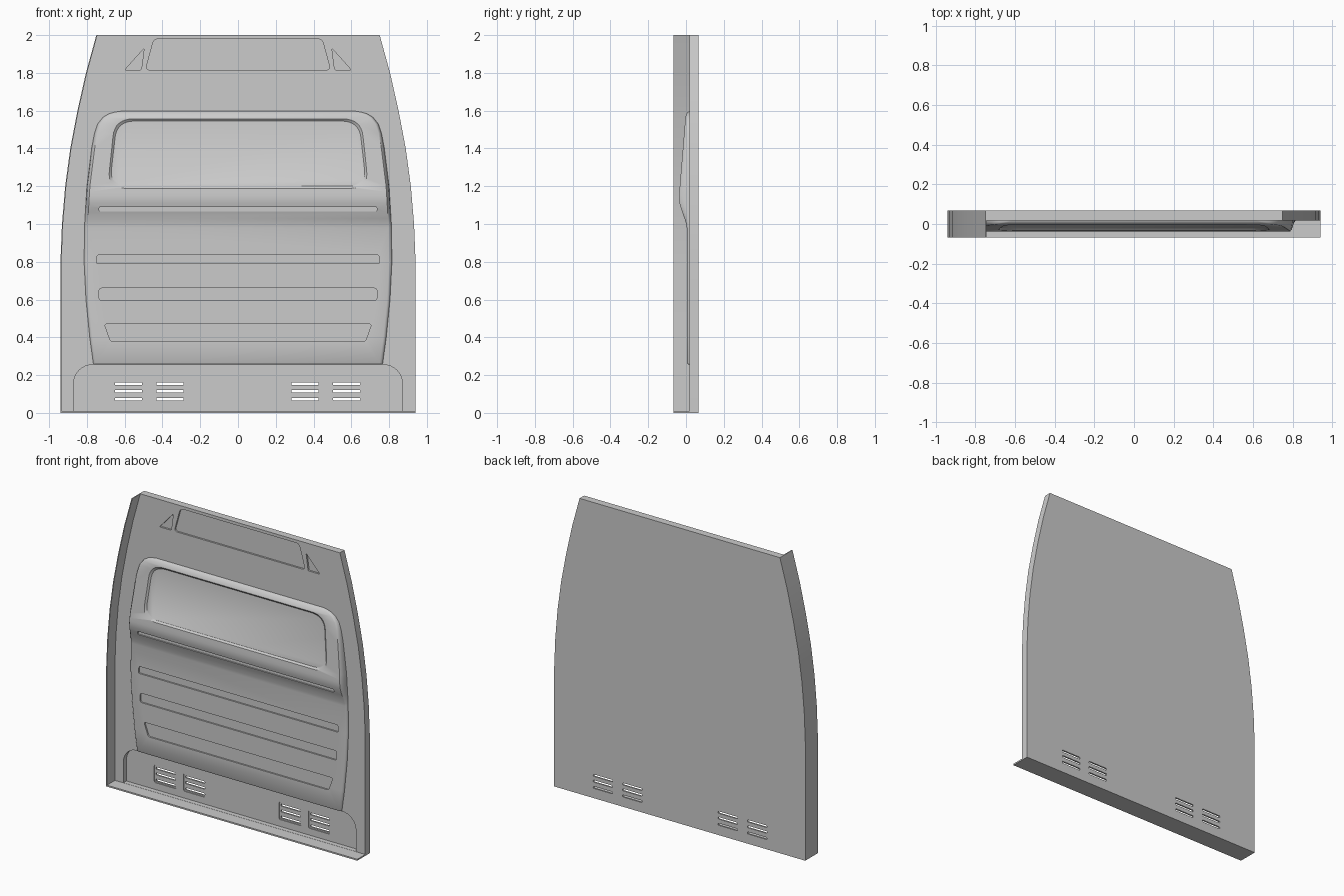
import bpy, bmesh, math
from mathutils import Vector

if "Cube" in bpy.data.objects:
    bpy.data.objects.remove(bpy.data.objects["Cube"])

FRONT, BACK, LIP = 0.018, 0.067, -0.067   # panel front, panel back, flange front edge


def interp(table, z):
    for (a, va), (b, vb) in zip(table, table[1:]):
        if z <= b:
            return va + (vb - va) * (z - a) / (b - a)
    return table[-1][1]


def rounded(points, r, n=5):
    """Round the corners of an x/z outline."""
    out = []
    pts = [Vector(p) for p in points]
    for i, p in enumerate(pts):
        a, b = pts[i - 1] - p, pts[(i + 1) % len(pts)] - p
        a, b = p + a.normalized() * r, p + b.normalized() * r
        for k in range(n + 1):
            t = k / n
            q = a * (1 - t) ** 2 + p * 2 * t * (1 - t) + b * t * t
            out.append((q.x, q.y))
    return out


def add_prism(bm, outline, y0, y1, inset=0.0, lean=None):
    """Extrude an x/z outline in y; inset tapers the far end, lean(z) tilts it."""
    cx = (min(p[0] for p in outline) + max(p[0] for p in outline)) / 2
    cz = (min(p[1] for p in outline) + max(p[1] for p in outline)) / 2
    hx = max(p[0] for p in outline) - cx
    hz = max(p[1] for p in outline) - cz
    off = lean or (lambda z: 0)
    a = [bm.verts.new((x, y0 + off(z), z)) for x, z in outline]
    far = [(cx + (x - cx) * (1 - inset / hx), cz + (z - cz) * (1 - inset / hz)) for x, z in outline]
    b = [bm.verts.new((x, y1 + off(z), z)) for x, z in far]
    bm.faces.new(a)
    bm.faces.new(b[::-1])
    for i in range(len(a)):
        j = (i + 1) % len(a)
        bm.faces.new((a[j], a[i], b[i], b[j]))


def finish(bm, name):
    bmesh.ops.recalc_face_normals(bm, faces=bm.faces)
    me = bpy.data.meshes.new(name)
    bm.to_mesh(me)
    bm.free()
    ob = bpy.data.objects.new(name, me)
    bpy.context.collection.objects.link(ob)
    return ob


def cut(target, prisms):
    """Subtract a set of separate prisms from the target."""
    bm = bmesh.new()
    for args in prisms:
        add_prism(bm, *args)
    cutter = finish(bm, "cutter")
    cutter.hide_render = True
    mod = target.modifiers.new("cut", 'BOOLEAN')
    mod.object, mod.operation, mod.solver = cutter, 'DIFFERENCE', 'EXACT'
    bpy.context.view_layer.objects.active = target
    bpy.ops.object.modifier_apply(modifier=mod.name)
    bpy.data.objects.remove(cutter)


def smooth(ob, angle=30):
    bpy.ops.object.select_all(action='DESELECT')
    ob.select_set(True)
    bpy.context.view_layer.objects.active = ob
    bpy.ops.object.shade_smooth_by_angle(angle=math.radians(angle))


def bar(w0, w1, z0, z1):
    return [(-w0, z0), (w0, z0), (w1, z1), (-w1, z1)]


def rect(x, z, w, h):
    return [(x - w / 2, z - h / 2), (x + w / 2, z - h / 2), (x + w / 2, z + h / 2), (x - w / 2, z + h / 2)]


# Main panel with curved sides
side = [(0, .94), (.8, .94), (1.0, .932), (1.2, .915), (1.4, .888), (1.6, .85), (1.8, .805), (2, .75)]
bm = bmesh.new()
add_prism(bm, [(w, z) for z, w in side] + [(-w, z) for z, w in side[::-1]], FRONT, BACK)
panel = finish(bm, "partition_panel")

# Recessed kick area, top tray and corner triangles
kick = [(-.87, .011)]
for i in range(9):
    a = math.pi - i * math.pi / 16
    kick.append((-.77 + .1 * math.cos(a), .155 + .1 * math.sin(a)))
kick += [(-x, z) for x, z in kick[::-1]]
tri = [(.497, 1.93), (.512, 1.815), (.6, 1.815)]
cut(panel, [(kick, -.1, .05),
            (rounded(bar(.49, .445, 1.815, 1.98), .025), -.1, FRONT + .012),
            (rounded(tri, .008, 2), -.1, FRONT + .012),
            (rounded([(-x, z) for x, z in tri], .008, 2), -.1, FRONT + .012)])

# Vent frames with three through slots each
vents = [-.58, -.36, .355, .575]
cut(panel, [(rounded(rect(x, .117, .165, .12), .01, 2), 0, .056) for x in vents])
cut(panel, [(rounded(rect(x, z, .145, .014), .005, 2), 0, .1) for x in vents for z in (.154, .115, .073)])
smooth(panel)

# Raised centre section: width and depth both vary with height
width = [(.255, .765), (.4, .785), (.6, .805), (.8, .815), (1.0, .812), (1.2, .80), (1.4, .775),
         (1.48, .76), (1.53, .743), (1.565, .715), (1.583, .685), (1.592, .655), (1.597, .625)]
depth = [(.255, FRONT), (.258, .008), (.265, .004), (.98, .004), (1.0, .001), (1.03, -.008), (1.06, -.019),
         (1.09, -.029), (1.11, -.034), (1.13, -.037), (1.15, -.037), (1.17, -.0355),
         (1.565, -.003), (1.583, .002), (1.592, .008), (1.597, FRONT)]
rows = sorted({z for z, _ in width + depth})
edge = [(0, 0), (.003, .45), (.008, .8), (.016, 1)]
bm = bmesh.new()
front, back = [], []
for z in rows:
    w, d = interp(width, z), interp(depth, z)
    half = [(-w + e, FRONT + (d - FRONT) * f) for e, f in edge]
    prof = half + [(-x, y) for x, y in half[::-1]]
    front.append([bm.verts.new((x, y, z)) for x, y in prof])
    back.append([bm.verts.new((x, .03, z)) for x, y in prof])
n = len(front[0])
for i in range(len(rows) - 1):
    for j in range(n - 1):
        for g in (front, back):
            bm.faces.new((g[i][j], g[i][j + 1], g[i + 1][j + 1], g[i + 1][j]))
    for j in (0, n - 1):
        bm.faces.new((front[i][j], front[i + 1][j], back[i + 1][j], back[i][j]))
for i in (0, -1):
    for j in range(n - 1):
        bm.faces.new((front[i][j], back[i][j], back[i][j + 1], front[i][j + 1]))
centre = finish(bm, "raised_centre")

# Sloped window recess and the horizontal stiffening grooves
slope = (.0325 / .395)
lean = lambda z: -.0355 + (z - 1.17) * slope
window = rounded(bar(.705, .665, 1.175, 1.57), .1, 8)
cut(centre, [(window, -.012, .01, .025, lean),
             (rounded(bar(.735, .735, 1.066, 1.091), .008, 3), -.1, -.013),
             (rounded(bar(.75, .745, .79, .838), .012, 3), -.1, .014),
             (rounded(bar(.735, .735, .597, .66), .012, 3), -.1, .014),
             (rounded(bar(.675, .707, .38, .47), .012, 3), -.1, .014)])
smooth(centre, 35)

# Side flange on the left only, following the curved edge
bm = bmesh.new()
add_prism(bm, [(-w, z) for z, w in side] + [(-w + .006, z) for z, w in side[::-1]], LIP, FRONT + .01)
smooth(finish(bm, "side_flange"))

# Bottom flange
bm = bmesh.new()
add_prism(bm, bar(.94, .94, 0, .01), LIP, BACK)
finish(bm, "bottom_flange")
